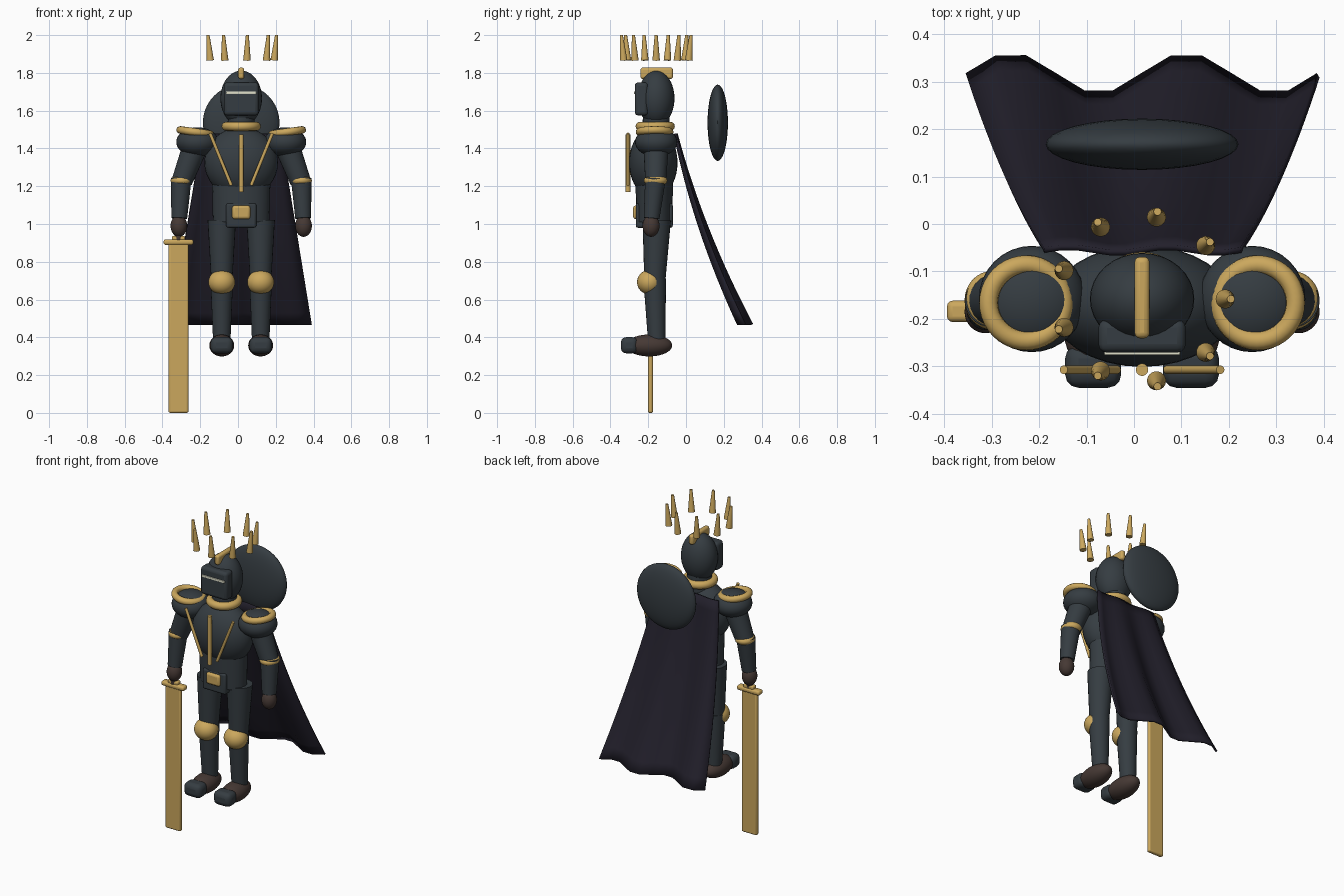
import bpy, math
from math import sin, cos, pi, radians
from mathutils import Vector

cube = bpy.data.objects.get("Cube")
if cube:
    bpy.data.objects.remove(cube, do_unlink=True)

CX, CY = 0.017, -0.158   # centre line of the body


def material(name, colour):
    m = bpy.data.materials.new(name)
    m.use_nodes = True
    m.diffuse_color = (*colour, 1)
    m.node_tree.nodes["Principled BSDF"].inputs["Base Color"].default_value = (*colour, 1)
    return m


IRON = material("dark iron", (0.036, 0.046, 0.054))
GOLD = material("gold", (0.6, 0.39, 0.11))
LEATHER = material("brown leather", (0.06, 0.04, 0.034))
CLOTH = material("midnight cloth", (0.016, 0.014, 0.024))
GLOW = material("pale glow", (0.75, 0.75, 0.6))


def finish(name, mat):
    o = bpy.context.object
    o.name = name
    o.data.materials.append(mat)
    bpy.ops.object.transform_apply(location=False, rotation=False, scale=True)
    bpy.ops.object.shade_smooth_by_angle(angle=radians(40))
    return o


def ball(name, mat, centre, radii):
    bpy.ops.mesh.primitive_uv_sphere_add(segments=32, ring_count=20, radius=1, location=centre)
    bpy.context.object.scale = radii
    return finish(name, mat)


def rod(name, mat, a, b, r1, r2, depth=1.0):
    """Tapered round bar from a to b; depth squashes it front to back."""
    a, b = Vector(a), Vector(b)
    bpy.ops.mesh.primitive_cone_add(vertices=24, radius1=r1, radius2=r2,
                                    depth=(b - a).length, location=(a + b) / 2)
    o = bpy.context.object
    o.rotation_euler = Vector((0, 0, 1)).rotation_difference(b - a).to_euler()
    o.scale = (1, depth, 1)
    return finish(name, mat)


def box(name, mat, centre, size, bevel=0.01):
    bpy.ops.mesh.primitive_cube_add(size=1, location=centre)
    bpy.context.object.scale = size
    o = finish(name, mat)
    mod = o.modifiers.new("Rounded", 'BEVEL')
    mod.width, mod.segments = bevel, 3
    return o


def ring(name, mat, centre, major, minor, flat=1.0, tilt=0.0):
    bpy.ops.mesh.primitive_torus_add(major_segments=40, minor_segments=12, location=centre,
                                     major_radius=major, minor_radius=minor)
    o = bpy.context.object
    o.scale = (1, 1, flat)
    o.rotation_euler.y = tilt
    return finish(name, mat)


# Head and helmet
ball("helmet", IRON, (CX, CY, 1.665), (0.11, 0.097, 0.147))
box("helmet_crest", GOLD, (CX, -0.155, 1.798), (0.032, 0.172, 0.06), 0.012)
box("visor", IRON, (CX, -0.236, 1.662), (0.184, 0.07, 0.175), 0.018)
box("visor_slit", GLOW, (CX, -0.272, 1.695), (0.16, 0.008, 0.014), 0.002)
rod("neck", IRON, (CX, CY, 1.44), (CX, CY, 1.58), 0.075, 0.07)
ring("collar", GOLD, (CX, -0.163, 1.517), 0.08, 0.024)

# Floating crown of spikes
for i in range(9):
    a = i * 2 * pi / 9
    base = (CX + 0.175 * cos(a), CY + 0.175 * sin(a), 1.866)
    tip = (CX + 0.187 * cos(a), CY + 0.187 * sin(a), 2.0)
    rod(f"crown_spike_{i + 1}", GOLD, base, tip, 0.02, 0.008)

# Torso
ball("breastplate", IRON, (CX, -0.173, 1.325), (0.195, 0.128, 0.187))
rod("abdomen", IRON, (CX, -0.168, 1.01), (CX, -0.168, 1.25), 0.15, 0.155, 0.64)
box("pelvis", IRON, (CX, -0.168, 1.045), (0.16, 0.196, 0.13), 0.012)
box("belt_buckle", GOLD, (CX, -0.265, 1.062), (0.096, 0.03, 0.072), 0.014)
rod("breast_trim_centre", GOLD, (CX, -0.307, 1.17), (CX, -0.307, 1.475), 0.013, 0.013)

# Paired parts, left is +x
for side, s in (("left", 1), ("right", -1)):
    def at(d, y, z):
        return (CX + s * d, y, z)

    rod(f"{side}_breast_trim", GOLD, at(0.053, -0.307, 1.205), at(0.165, -0.307, 1.48), 0.009, 0.009)

    # Arm
    ball(f"{side}_pauldron", IRON, at(0.232, CY, 1.434), (0.112, 0.112, 0.078))
    ring(f"{side}_pauldron_rim", GOLD, at(0.244, CY - 0.008, 1.487), 0.08, 0.02, tilt=-s * radians(8))
    rod(f"{side}_upper_arm", IRON, at(0.24, CY, 1.42), at(0.314, -0.161, 1.225), 0.068, 0.055)
    ball(f"{side}_elbow", GOLD, at(0.316, -0.161, 1.23), (0.058, 0.062, 0.033))
    rod(f"{side}_forearm", IRON, at(0.318, -0.162, 1.24), at(0.328, -0.182, 1.03), 0.055, 0.042)
    ball(f"{side}_hand", LEATHER, at(0.33, -0.185, 0.99), (0.044, 0.045, 0.058))

    # Leg
    rod(f"{side}_thigh", IRON, at(0.103, -0.155, 1.02), at(0.103, -0.165, 0.7), 0.075, 0.056)
    ball(f"{side}_knee", GOLD, at(0.103, -0.193, 0.692), (0.071, 0.066, 0.065))
    rod(f"{side}_shin", IRON, at(0.103, -0.166, 0.71), at(0.103, -0.155, 0.38), 0.06, 0.046)
    ball(f"{side}_boot", LEATHER, at(0.103, -0.195, 0.357), (0.066, 0.122, 0.058))
    box(f"{side}_toe_cap", IRON, at(0.103, -0.3, 0.358), (0.118, 0.09, 0.085), 0.028)

# Sword held point down in the right hand
SX = -0.315
box("sword_blade", GOLD, (SX, -0.188, 0.45), (0.105, 0.026, 0.9), 0.009)
box("sword_guard", GOLD, (SX, -0.184, 0.904), (0.158, 0.045, 0.03), 0.012)
box("sword_guard_block", GOLD, (SX, -0.184, 0.925), (0.07, 0.035, 0.025), 0.008)
rod("sword_grip", LEATHER, (SX, -0.185, 0.91), (SX, -0.185, 1.0), 0.018, 0.026)

# Round shield behind the back
ball("shield", IRON, (CX, 0.168, 1.536), (0.203, 0.054, 0.202))

# Cape: a flaring sheet whose folds deepen towards the hem
COLS, ROWS = 12, 16
verts, faces = [], []
for r in range(ROWS + 1):
    t = r / ROWS
    for c in range(COLS + 1):
        x = 0.018 + (2 * c / COLS - 1) * (0.207 + 0.163 * t)
        y = -0.055 + 0.368 * (0.64 * t + 0.36 * t * t)
        fold = (0.006 + 0.037 * t) * sin(c * pi / 3)
        verts.append((x, y + fold, 1.478 - 1.01 * t))
for r in range(ROWS):
    for c in range(COLS):
        k = r * (COLS + 1) + c
        faces.append((k, k + 1, k + COLS + 2, k + COLS + 1))
mesh = bpy.data.meshes.new("cape")
mesh.from_pydata(verts, [], faces)
cape = bpy.data.objects.new("cape", mesh)
bpy.context.collection.objects.link(cape)
bpy.ops.object.select_all(action='DESELECT')
cape.select_set(True)
bpy.context.view_layer.objects.active = cape
finish("cape", CLOTH)
solid = cape.modifiers.new("Thickness", 'SOLIDIFY')
solid.thickness, solid.offset = 0.012, 0
